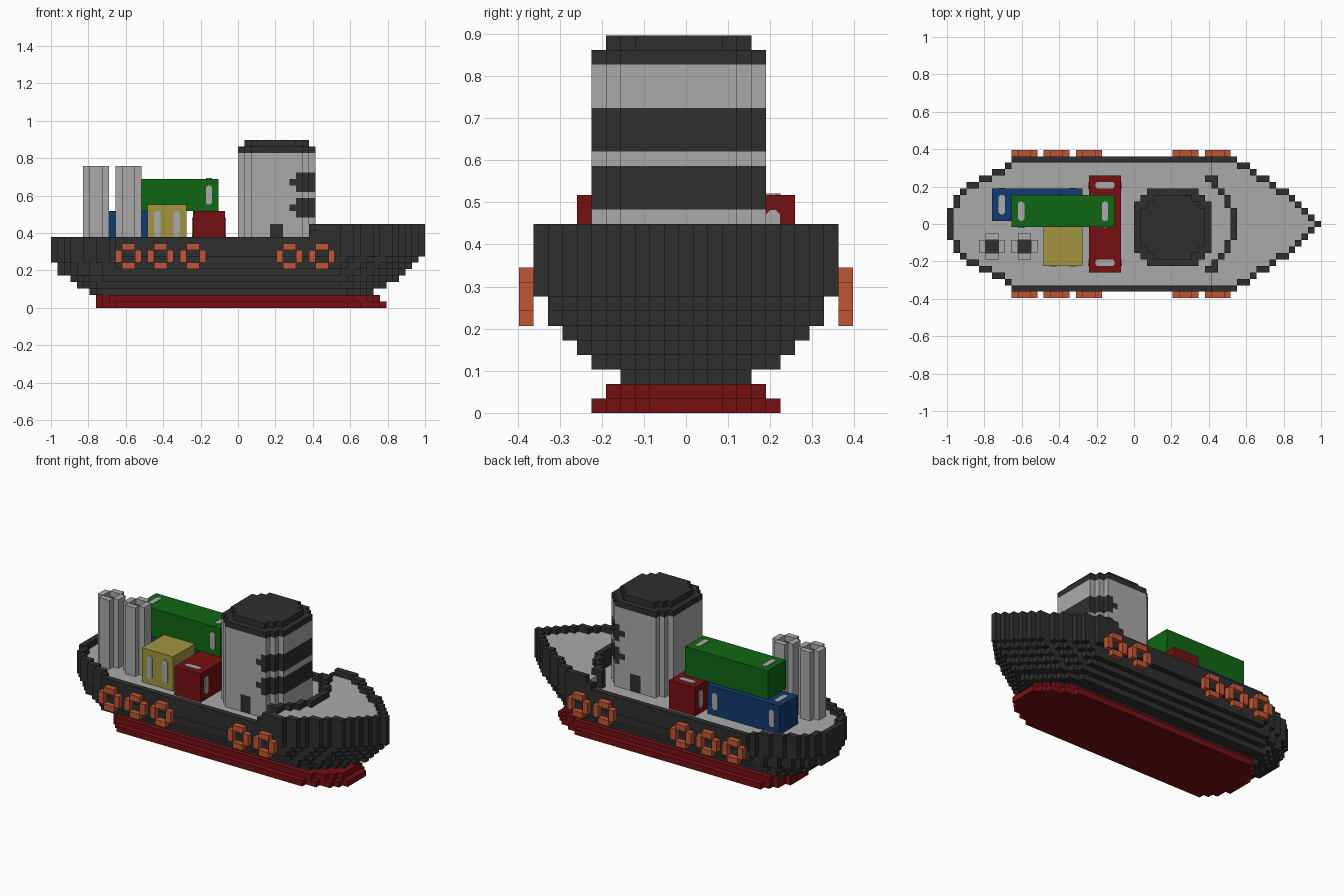
import bpy, bmesh
from mathutils import Vector

if "Cube" in bpy.data.objects:
    bpy.data.objects.remove(bpy.data.objects["Cube"])

V = 2 / 58          # size of one block


def material(name, rgb):
    m = bpy.data.materials.new(name)
    m.use_nodes = True
    m.diffuse_color = (*rgb, 1)
    bsdf = m.node_tree.nodes["Principled BSDF"]
    bsdf.inputs["Base Color"].default_value = (*rgb, 1)
    bsdf.inputs["Roughness"].default_value = 0.8
    return m


BLACK = material("charcoal", (0.028, 0.028, 0.028))
GREY = material("light grey", (0.40, 0.40, 0.40))
RED = material("dark red", (0.18, 0.005, 0.006))
GREEN = material("green", (0.005, 0.135, 0.007))
BLUE = material("blue", (0.006, 0.042, 0.16))
YELLOW = material("mustard", (0.36, 0.30, 0.05))
ORANGE = material("orange", (0.53, 0.095, 0.035))


def finish(name, bm, mat):
    bmesh.ops.recalc_face_normals(bm, faces=bm.faces)
    me = bpy.data.meshes.new(name)
    bm.to_mesh(me)
    bm.free()
    me.materials.append(mat)
    ob = bpy.data.objects.new(name, me)
    bpy.context.collection.objects.link(ob)
    return ob


def box(bm, lo, hi):
    """Add a box given by two corners in block units."""
    lo, hi = Vector(lo) * V, Vector(hi) * V
    geo = bmesh.ops.create_cube(bm, size=1)
    for v in geo["verts"]:
        v.co = [(a + b) / 2 + c * (b - a) for a, b, c in zip(lo, hi, v.co)]


def boxes(name, mat, *pairs):
    bm = bmesh.new()
    for lo, hi in pairs:
        box(bm, lo, hi)
    return finish(name, bm, mat)


def blocks(name, mat, cells):
    """Outer skin of a set of blocks; x index -29..28, y index is block centre."""
    bm, cells, verts = bmesh.new(), set(cells), {}
    for c in cells:
        for axis in range(3):
            for side in (0, 1):
                near = list(c)
                near[axis] += 2 * side - 1
                if tuple(near) in cells:
                    continue
                quad = []
                for a, b in ((0, 0), (1, 0), (1, 1), (0, 1)):
                    p = list(c)
                    p[axis] += side
                    p[(axis + 1) % 3] += a
                    p[(axis + 2) % 3] += b
                    p = tuple(p)
                    if p not in verts:
                        verts[p] = bm.verts.new((p[0] * V, (p[1] - 0.5) * V, p[2] * V))
                    quad.append(verts[p])
                bm.faces.new(quad if side else quad[::-1])
    me = bpy.data.meshes.new(name)
    bm.to_mesh(me)
    bm.free()
    me.materials.append(mat)
    ob = bpy.data.objects.new(name, me)
    bpy.context.collection.objects.link(ob)


# Half widths counted inward from stern and bow
STERN = [2, 4, 5, 6, 6, 7, 7, 8, 8, 9, 10]
BOW = [0, 1, 2, 3, 4, 5, 5, 6, 7, 7, 8, 9, 9, 10]
KEEL_BOW = [2, 3, 4, 4, 5, 5, 6]


def outline(x0, x1, widest, bow=BOW):
    """Filled plan of one hull layer from block x0 up to x1."""
    cells = set()
    for x in range(x0, x1):
        s = STERN[min(x - x0, len(STERN) - 1)]
        b = bow[min(x1 - 1 - x, len(bow) - 1)]
        n = min(s, b, widest)
        cells |= {(x, y) for y in range(-n, n + 1)}
    return cells


def layer(plan, z):
    return {(x, y, z) for x, y in plan}


# Red bottom of the hull
blocks("hull_bottom", RED, layer(outline(-22, 23, 6, KEEL_BOW), 0)
       | layer(outline(-22, 22, 5, KEEL_BOW), 1))

# Stepped black hull, layer by layer
hull = set()
for z, x0, x1, n in ((2, -23, 21, 4), (3, -25, 23, 6), (4, -26, 25, 7), (5, -28, 26, 8),
                     (6, -28, 27, 9), (7, -29, 28, 9), (8, -29, 29, 10)):
    hull |= layer(outline(x0, x1, n), z)

# Bulwark round the decks, higher at the bow
plan = outline(-29, 29, 10)
inner = {(x, y) for x, y in plan
         if {(x + 1, y), (x - 1, y), (x, y + 1), (x, y - 1)} <= plan}
rim = plan - inner
hull |= layer(rim, 9) | layer(rim, 10)
hull |= layer({c for c in rim if c[0] >= 11}, 11) | layer({c for c in rim if c[0] >= 12}, 12)


# Curved edge of the foredeck, bending round the cabin
def edge(y):
    y = abs(y)
    return 15 if y < 3 else 14 if y < 5 else 13 if y < 6 else 12


fore = {(x, y) for x, y in inner if x >= edge(y)}
wall = {(edge(y), y) for y in range(-7, 8)} | {(11, -7), (11, 7)}
for z in (9, 10, 11, 12):
    hull |= layer(wall, z)
hull |= layer(fore, 9) | layer(fore, 10)
blocks("hull", BLACK, hull)
blocks("main_deck", GREY, layer(inner - fore - wall, 9))
blocks("foredeck", GREY, layer(fore - wall, 11))


# Cabin: square plan with stepped corners, y from -6.5 to 5.5
def cabin_plan(inset=0):
    cells = set()
    for x in range(12):
        for y in range(12):
            a, b = min(x, 11 - x) - inset, min(y, 11 - y) - inset
            if a >= 0 and b >= 0 and a + b >= 2:
                cells.add((x, y - 6))
    return cells


full = cabin_plan()
front = {c for c in full if c[0] >= 8}
doors = {c for c in full if c[0] in (5, 6) and c[1] in (-6, 5)}
walls, windows, door = set(), set(), set()
for z in range(10, 24):
    band = z in (14, 15, 16, 18, 19, 20)
    dark = front if band else set()
    if z in (14, 16, 18, 20):          # rounded window ends
        dark = {c for c in dark if c[0] > 8 or abs(c[1] + 0.5) < 5}
    opening = doors if z < 13 else set()
    windows |= layer(dark, z)
    door |= layer(opening, z)
    walls |= layer(full - dark - opening, z)
blocks("cabin_walls", GREY, walls)
blocks("cabin_windows", BLACK, windows)
blocks("cabin_doors", BLACK, door)
blocks("cabin_roof", BLACK, layer(full, 24) | layer(cabin_plan(1), 25))

# Cargo containers
boxes("blue_container", BLUE, ((-22, 0.5, 10), (-8, 5.5, 15)))
boxes("green_container", GREEN, ((-19, -0.5, 15), (-3, 4.5, 20)))
boxes("red_container", RED, ((-7, -7.5, 10), (-2, 7.5, 15)))
boxes("yellow_crate", YELLOW, ((-14, -6.5, 10), (-8, -0.5, 16)))


def slots(name, axis, along, *items):
    """Thin slots with clipped corners; each item is (centre, outward sign, length)."""
    bm = bmesh.new()
    across = 3 - axis - along
    for centre, sign, length in items:
        h, w, c = length / 2, 0.5, 0.3
        ring = [(h - c, w), (h, w - c), (h, c - w), (h - c, -w),
                (c - h, -w), (-h, c - w), (-h, w - c), (c - h, w)]
        vs = []
        for a, b in ring:
            p = list(centre)
            p[along] += a
            p[across] += b
            vs.append(bm.verts.new(Vector(p) * V))
        ext = bmesh.ops.extrude_face_region(bm, geom=[bm.faces.new(vs)])
        for v in ext["geom"]:
            if isinstance(v, bmesh.types.BMVert):
                v.co[axis] += sign * 0.004
    finish(name, bm, GREY)


# Light slots on the containers
slots("green_top_slots", 2, 1, *[((x, 2, 20), 1, 3) for x in (-17.5, -4.5)])
slots("green_side_slots", 1, 2, *[((x, -0.5, 17.5), -1, 3) for x in (-17.5, -4.5)])
slots("blue_top_slots", 2, 1, ((-20.5, 3, 15), 1, 3))
slots("blue_side_slots", 1, 2, *[((x, 5.5, 12.5), 1, 3) for x in (-20.5, -9.5)])
slots("red_top_slots", 2, 0, *[((-4.5, y, 15), 1, 3) for y in (-6, 6)])
slots("red_side_slots", 0, 2, *[((x, y, 12.5), s, 3)
                                for x, s in ((-7, -1), (-2, 1)) for y in (-6, 6)])
slots("yellow_side_slots", 1, 2, *[((x, -6.5, 13), -1, 4) for x in (-12.5, -9.5)])

# Hollow posts made of four upright plates round a dark core
for name, x in (("aft_post", -22), ("fore_post", -17)):
    y = -3.5
    boxes(name, GREY,
          ((x - 2, y - 1, 10), (x - 1, y + 1, 22)), ((x + 1, y - 1, 10), (x + 2, y + 1, 22)),
          ((x - 1, y - 2, 10), (x + 1, y - 1, 22)), ((x - 1, y + 1, 10), (x + 1, y + 2, 22)))
    boxes(name + "_core", BLACK, ((x - 1, y - 1, 10), (x + 1, y + 1, 21)))

# Ring fenders along both sides
for side, y0 in (("right", -11.5), ("left", 10.5)):
    for i, x in enumerate((-17, -12, -7, 8, 13), 1):
        y1 = y0 + 1
        boxes(f"{side}_fender_{i}", ORANGE,
              ((x - 2, y0, 7), (x - 1, y1, 9)), ((x + 1, y0, 7), (x + 2, y1, 9)),
              ((x - 1, y0, 6), (x + 1, y1, 7)), ((x - 1, y0, 9), (x + 1, y1, 10)))
